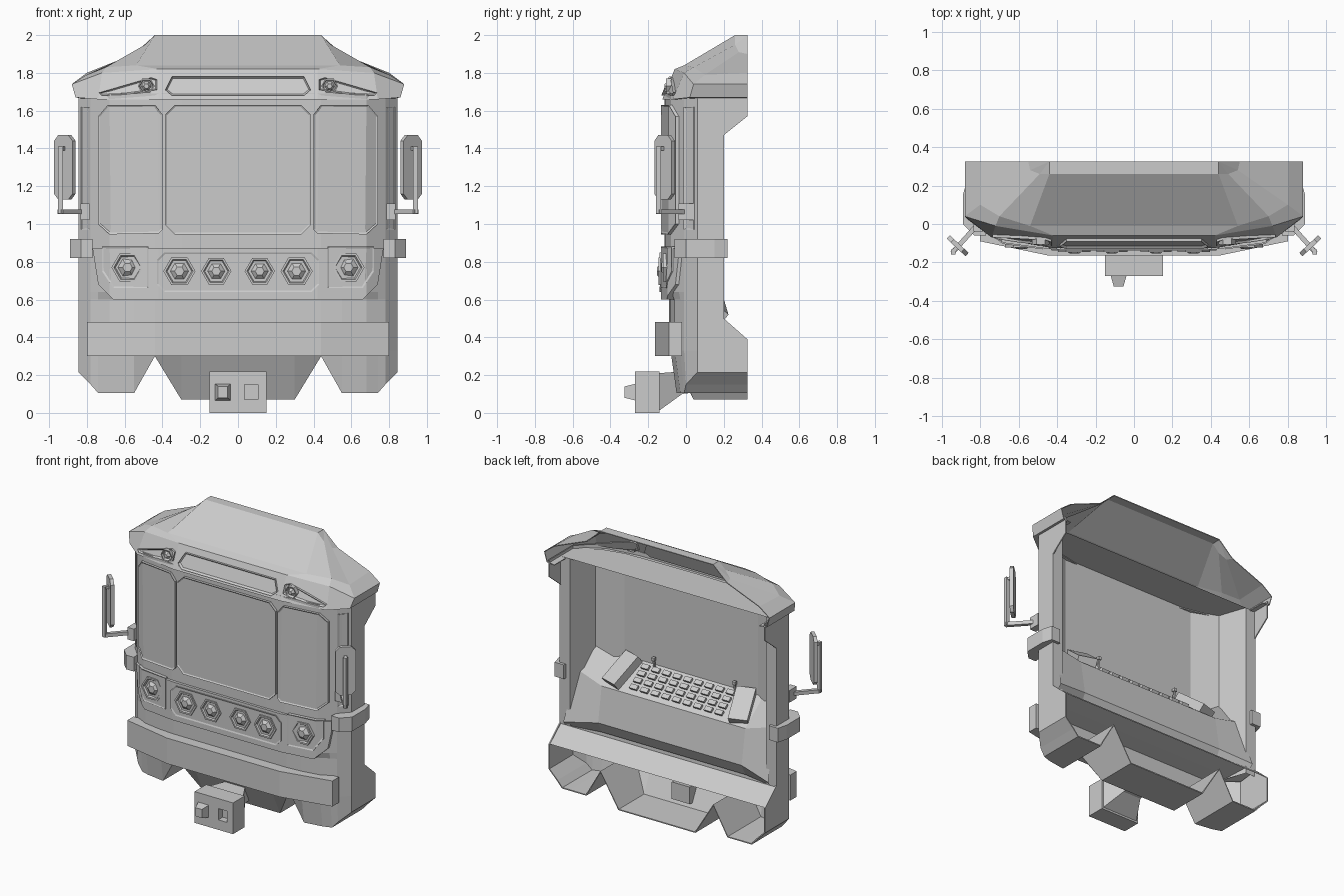
import bpy, bmesh, math
from mathutils import Vector, Matrix

if "Cube" in bpy.data.objects:
    bpy.data.objects.remove(bpy.data.objects["Cube"])


def finish(name, bm, mirror=False, thick=0.0):
    bmesh.ops.remove_doubles(bm, verts=bm.verts[:], dist=1e-4)
    bmesh.ops.recalc_face_normals(bm, faces=bm.faces[:])
    if thick:  # open shells: make sure the normals point outwards
        ref = Vector((0, 0.3, 1))
        bm.normal_update()
        if sum((f.calc_center_median() - ref).dot(f.normal) * f.calc_area() for f in bm.faces) < 0:
            bmesh.ops.reverse_faces(bm, faces=bm.faces[:])
    me = bpy.data.meshes.new(name)
    bm.to_mesh(me)
    bm.free()
    ob = bpy.data.objects.new(name, me)
    bpy.context.collection.objects.link(ob)
    if mirror:
        m = ob.modifiers.new("mirror", 'MIRROR')
        m.use_clip = True
    if thick:
        s = ob.modifiers.new("thickness", 'SOLIDIFY')
        s.thickness, s.offset = thick, -1
    return ob


def poly(bm, pts):
    return bm.faces.new([bm.verts.new(p) for p in pts])


def grid(bm, rows, closed=False):
    for a, b in zip(rows, rows[1:]):
        n = len(a)
        for i in range(n if closed else n - 1):
            j = (i + 1) % n
            poly(bm, [a[i], a[j], b[j], b[i]])


def sheet(name, rows, thick=0.0):
    bm = bmesh.new()
    grid(bm, rows)
    return finish(name, bm, True, thick)


def prism(name, plan, z0, z1, mirror=False):
    bm = bmesh.new()
    rows = [[(x, y, z) for x, y in plan] for z in (z0, z1)]
    grid(bm, rows, True)
    for r in rows:
        poly(bm, r)
    return finish(name, bm, mirror)


def box(name, loc, size, rot=None, mirror=False):
    bm = bmesh.new()
    m = Matrix.Translation(loc) @ (rot or Matrix()) @ Matrix.Diagonal((*size, 1))
    bmesh.ops.create_cube(bm, size=1, matrix=m)
    return finish(name, bm, mirror)


def beam(name, p, q, w, mirror=False):
    p, q = Vector(p), Vector(q)
    rot = (q - p).to_track_quat('Z', 'Y').to_matrix().to_4x4()
    return box(name, (p + q) / 2, (w, w, (q - p).length), rot, mirror)


def interp(table, x):
    for (x0, y0), (x1, y1) in zip(table, table[1:]):
        if x <= x1:
            return y0 + (y1 - y0) * (x - x0) / (x1 - x0)
    return table[-1][1]


UPPER = [(0, -.115), (.42, -.115), (.68, -.08), (.78, -.01), (.84, .06)]
LOWER = [(0, -.09), (.5, -.09), (.68, -.06), (.78, -.01), (.84, .06)]
VISOR = [(0, -.125), (.42, -.125), (.74, -.07), (.86, .02)]


def wall(x, z):
    if z > 1.66:
        return interp(VISOR, abs(x)) + .4 * (z - 1.66)
    return interp(UPPER, abs(x))


def panel(name, pts, d, rim=0.0, inset=.01, mirror=False):
    """Raised plate that follows the bent front; pts are (x, z)."""
    bm = bmesh.new()
    poly(bm, [(x, 0, z) for x, z in pts])
    for bx in (-.68, -.42, .42, .68, .78):
        bmesh.ops.bisect_plane(bm, geom=bm.verts[:] + bm.edges[:] + bm.faces[:],
                               plane_co=(bx, 0, 0), plane_no=(1, 0, 0))
    for v in bm.verts:
        v.co.y = .02
    ext = bmesh.ops.extrude_face_region(bm, geom=bm.faces[:])['geom']
    for v in ext:
        if isinstance(v, bmesh.types.BMVert):
            v.co.y = -d
    if rim:
        top = [f for f in ext if isinstance(f, bmesh.types.BMFace)]
        bmesh.ops.inset_region(bm, faces=top, thickness=inset)
        for v in {v for f in top for v in f.verts}:
            v.co.y += rim
    for v in bm.verts:
        v.co.y += wall(v.co.x, v.co.z)
    return finish(name, bm, mirror)


def octagon(x0, x1, z0, z1, c):
    return [(x0 + c, z0), (x1 - c, z0), (x1, z0 + c), (x1, z1 - c),
            (x1 - c, z1), (x0 + c, z1), (x0, z1 - c), (x0, z0 + c)]


def lamp(name, x, z, r, d):
    bm = bmesh.new()
    y = wall(x, z) - d
    rows = [[(x + k * r * math.cos(i * math.pi / 3), y + dy, z + k * r * math.sin(i * math.pi / 3))
             for i in range(6)]
            for k, dy in ((1, .03), (1, 0), (.85, 0), (.75, .012), (.6, .012), (.3, -.008))]
    grid(bm, rows, True)
    poly(bm, rows[-1])
    return finish(name, bm, True)


# Body shell: bent front, ragged lower edge, open back
bm = bmesh.new()
cols = []
for x, zb, yb in ((0, .07, .04), (.3, .07, .04), (.44, .3, -.06), (.55, .105, -.05),
                  (.68, .105, -.03), (.74, .105, -.01), (.78, .15, .0), (.845, .215, .06)):
    lo, up = interp(LOWER, x), interp(UPPER, x)
    cols.append([(x, yb, zb), (x, lo, .33), (x, lo, .6), (x, up, .64), (x, up, 1.69)])
grid(bm, cols)
grid(bm, [[c[0] for c in cols], [(c[0][0], .325, c[0][2]) for c in cols]])
poly(bm, cols[-1] + [(.845, y, z) for y, z in ((.325, 1.69), (.325, 1.57), (.2, 1.47), (.2, .5),
                                              (.325, .39), (.325, .215))])
finish("cab_shell", bm, True, .008)

# Inner lining with door jambs, flat ceiling and floor
lining = [(.84, .2), (.765, .2), (.7, .01), (.52, -.06), (0, -.06)]
sheet("inner_lining", [[(x, y, z) for x, y in lining] for z in (.45, 1.67)])
sheet("ceiling", [[(0, .2, 1.67), (.52, .2, 1.67), (.7, .2, 1.67), (.84, .2, 1.67)],
                  [(0, -.08, 1.67), (.52, -.07, 1.67), (.7, -.03, 1.67), (.84, .08, 1.67)]])
sheet("floor", [[(x * k, y, z) for x in (0, .84)]
                for y, z, k in ((-.05, .43, .7), (.08, .46, .98), (.2, .49, 1), (.32, .39, 1))])

# Roof with visor brow, faceted towards the corners
sheet("roof", [
    [(0, -.06, 1.66), (.42, -.06, 1.66), (.7, .0, 1.66), (.8, .05, 1.66), (.8, .325, 1.66)],
    [(0, -.125, 1.66), (.42, -.125, 1.66), (.74, -.07, 1.66), (.86, .02, 1.67), (.86, .325, 1.67)],
    [(0, -.06, 1.82), (.42, -.06, 1.82), (.72, -.01, 1.8), (.88, .04, 1.74), (.88, .325, 1.74)],
    [(0, -.01, 1.84), (.54, -.01, 1.84), (.7, .04, 1.83), (.8, .1, 1.79), (.8, .325, 1.8)],
    [(0, .26, 2), (.44, .26, 2), (.49, .26, 1.95), (.54, .28, 1.91), (.55, .325, 1.9)],
    [(0, .325, 2), (.44, .325, 2), (.44, .325, 2), (.44, .325, 2), (.44, .325, 2)]], .006)

# Front panels and windows
panel("lower_panel", [(-.66, .6), (.66, .6), (.74, .68), (.77, .87), (-.77, .87), (-.74, .68)], .018)
panel("windscreen", octagon(-.385, .385, .945, 1.63, .05), .018, .006)
panel("side_window", [(.4, .97), (.42, .95), (.68, .945), (.74, 1.0), (.74, 1.57),
                      (.69, 1.63), (.44, 1.63), (.4, 1.58)], .018, .006, mirror=True)
panel("corner_window", [(.785, .97), (.83, .97), (.83, 1.62), (.785, 1.62)], .008, .006, .008, True)
panel("destination_box", [(-.35, 1.68), (.35, 1.68), (.385, 1.71), (.35, 1.78), (-.35, 1.78),
                          (-.385, 1.71)], .014, .012)
panel("brow_slot", [(.43, 1.71), (.6, 1.685), (.72, 1.68), (.735, 1.695), (.46, 1.775),
                    (.43, 1.765)], .012, .01, .008, True)

# Lamps and their frames
panel("lamp_bar", octagon(-.43, .43, .64, .85, .04), .024, .004)
panel("lamp_frame", [(.475, .66), (.66, .66), (.72, .75), (.72, .88), (.475, .88)], .024, .004, mirror=True)
for n, (lx, lz, lr) in enumerate(((.115, .75, .08), (.31, .75, .085), (.585, .77, .085))):
    lamp(f"headlamp_{n}", lx, lz, lr, .03)
lamp("brow_lamp", .485, 1.73, .045, .02)

# Bumper and side belt
prism("bumper", [(-.8, -.09), (-.44, -.165), (.44, -.165), (.8, -.09), (.8, -.02), (-.8, -.02)], .3, .48)
prism("side_belt", [(.77, -.06), (.83, -.06), (.89, .0), (.89, .15), (.87, .22), (.8, .22)], .82, .92, True)

# Mirrors on bent arms
bm = bmesh.new()
turn = Matrix.Translation((.917, -.113, 0)) @ Matrix.Rotation(math.radians(43), 4, 'Z')
rows = [[turn @ Vector((x, y, z)) for x, z in octagon(-.067, .067, 1.13, 1.47, .03)]
        for y in (-.012, .012)]
grid(bm, rows, True)
for r in rows:
    poly(bm, r)
finish("mirror_plate", bm, True)
box("mirror_mount", (.81, 0, 1.065), (.05, .08, .085), mirror=True)
beam("mirror_arm", (.81, .0, 1.065), (.945, -.15, 1.065), .025, True)
beam("mirror_post", (.94, -.145, 1.055), (.94, -.145, 1.41), .025, True)
beam("mirror_hook", (.94, -.145, 1.4), (.917, -.113, 1.4), .02, True)

# Coupler head with one peg and one socket, on a tapering neck
head = box("coupler_head", (0, -.205, .11), (.3, .13, .22))
cut = box("socket_cutter", (.07, -.27, .11), (.07, .1, .08))
cut.hide_render = cut.hide_viewport = True
b = head.modifiers.new("socket", 'BOOLEAN')
b.object, b.operation, b.solver = cut, 'DIFFERENCE', 'EXACT'


def taper(name, cx, rings):
    bm = bmesh.new()
    rows = [[(cx + sx * w, y, cz + sz * h) for sx, sz in ((-1, -1), (1, -1), (1, 1), (-1, 1))]
            for y, cz, w, h in rings]
    grid(bm, rows, True)
    for r in (rows[0], rows[-1]):
        poly(bm, r)
    return finish(name, bm)


taper("coupler_neck", 0, [(-.145, .11, .14, .1), (-.02, .16, .07, .06), (.06, .17, .07, .06)])
taper("coupler_peg", -.08, [(-.265, .11, .042, .045), (-.325, .11, .025, .03)])

# Driver's console, hollowed towards the middle, rising at the side walls
front = [(-.06, .955), (.14, .805), (.18, .56), (.14, .48)]
side = [(.69, .0, 1.01), (.76, .12, .86), (.8, .225, .52), (.8, .2, .49)]
sheet("console", [[(x, y, z) for y, z in front] for x in (0, .56)] + [side])

# Keys, side screens and levers on the sloping desk
tilt = Matrix.Rotation(math.atan2(-.15, .2), 4, 'X')


def desk(y):
    return .955 - .75 * (y + .06)


for r in range(4):
    for c in range(9):
        y = -.025 + r * .042
        box(f"key_{r}_{c}", ((c - 4) * .083, y, desk(y) + .006), (.055, .032, .025), tilt)
box("desk_screen", (.47, .04, desk(.04) + .025), (.13, .24, .06),
    Matrix.Rotation(math.radians(-18), 4, 'Z') @ tilt, True)
for lx in (.27, -.36):
    beam("lever", (lx, -.04, .92), (lx, -.025, 1.01), .012)
    box("lever_knob", (lx, -.025, 1.01), (.022, .022, .022))
